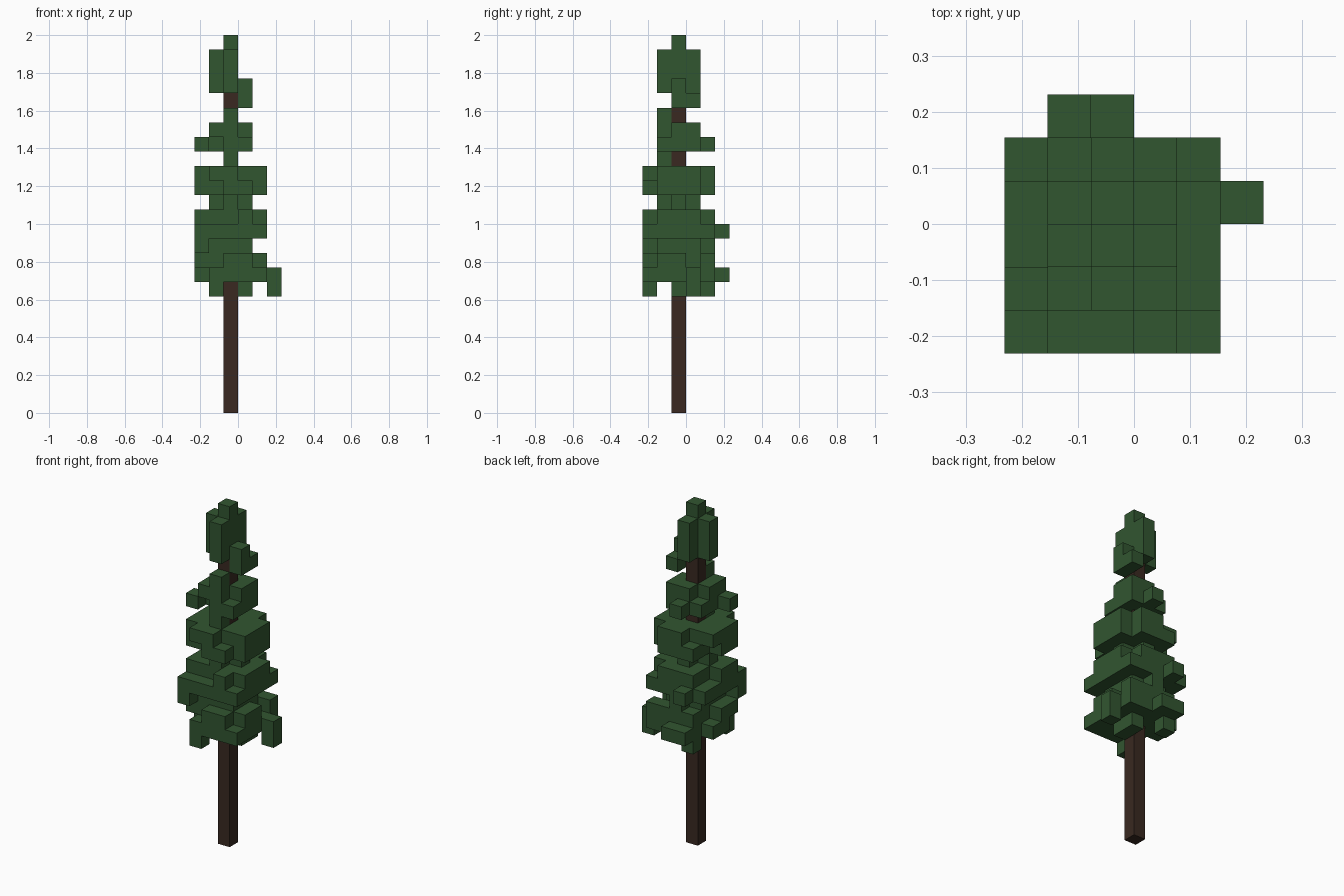
import bpy
import bmesh
from mathutils import Vector

cube = bpy.data.objects.get("Cube")
if cube:
    bpy.data.objects.remove(cube, do_unlink=True)

CELL = 2 / 26


def material(name, color):
    mat = bpy.data.materials.new(name)
    mat.use_nodes = True
    mat.diffuse_color = color
    mat.node_tree.nodes["Principled BSDF"].inputs["Base Color"].default_value = color
    return mat


def block(x, y, z):
    """Cells of a block; each axis is a (first, last) pair or a single cell."""
    spans = [a if isinstance(a, tuple) else (a, a) for a in (x, y, z)]
    rx, ry, rz = [range(a, b + 1) for a, b in spans]
    return {(i, j, k) for i in rx for j in ry for k in rz}


def voxel_object(name, cells, mat):
    """Skin a set of cells with its outer faces only, then merge flat areas."""
    bm = bmesh.new()
    for cell in cells:
        centre = Vector(cell) + Vector((0.5, 0.5, 0.5))
        for axis in range(3):
            for sign in (-1, 1):
                normal = Vector((0, 0, 0))
                normal[axis] = sign
                neighbour = tuple(int(c + n) for c, n in zip(cell, normal))
                if neighbour in cells:
                    continue
                u = Vector((0, 0, 0))
                u[(axis + 1) % 3] = 0.5
                v = normal.cross(u)
                mid = centre + normal * 0.5
                corners = (mid - u - v, mid + u - v, mid + u + v, mid - u + v)
                bm.faces.new([bm.verts.new(p * CELL) for p in corners])
    bmesh.ops.remove_doubles(bm, verts=bm.verts, dist=CELL / 100)
    bmesh.ops.dissolve_limit(bm, angle_limit=0.01, verts=bm.verts, edges=bm.edges)
    mesh = bpy.data.meshes.new(name)
    bm.to_mesh(mesh)
    bm.free()
    mesh.materials.append(mat)
    obj = bpy.data.objects.new(name, mesh)
    bpy.context.collection.objects.link(obj)
    return obj


bark = material("dark bark", (0.041, 0.022, 0.015, 1))
needles = material("pine green", (0.031, 0.092, 0.030, 1))

trunk = block(-1, -1, (0, 22))
voxel_object("trunk", trunk, bark)

# Lowest tier with its hanging tips
lower = [
    block(-2, -3, 8), block(-2, 1, 8), block(0, (-1, 0), 8), block(2, 0, (8, 9)),
    block((-2, 0), (-2, 1), (9, 10)), block((-2, 0), -3, 9), block((-1, 0), -3, 10),
    block(1, (-2, -1), (9, 10)), block(1, 0, 9), block(1, 1, (9, 10)),
    block(1, -3, 9), block((-2, -1), 2, 9),
    block(-3, (-1, 0), 9), block(-3, (-2, -1), 10),
    block((-2, 0), (-2, 0), 11), block(-1, 1, 11), block(-3, -3, 11),
]

# Middle tier
middle = [
    block((-3, 0), -3, 12), block((-2, 0), (-2, 1), (12, 13)),
    block(1, (-2, 0), (12, 13)), block(1, 1, 12), block(1, -3, 12),
    block(0, -3, 13), block(-3, (-2, 1), 12), block(-3, (-2, -1), 13),
    block(-2, 2, 12), block((-2, 0), -1, 14), block(-1, (-2, 0), 14),
]

# Upper tier
upper = [
    block((-2, 0), (-2, 0), (15, 16)), block(1, (-2, 0), (15, 16)),
    block((-2, 0), 1, 15), block((-1, 0), 1, 16), block((-1, 0), -3, 15),
    block((-2, -1), -3, 16), block(-3, (-2, -1), (15, 16)), block(-3, 0, 16),
]

# Small tier below the bare stretch of trunk
collar = [
    block(-1, -2, (17, 20)), block(0, (-1, 0), (18, 19)), block(0, -2, 18),
    block(-2, -1, (18, 19)), block(-2, 0, 18), block(-2, -2, 19),
    block(-3, -2, 18), block(-1, 0, (18, 19)), block(-1, 1, 18),
]

# Pointed crown
crown = [
    block(0, -1, (21, 22)), block(0, 0, 21), block(-1, (-2, 0), (22, 24)),
    block(-2, -1, (22, 24)), block(-1, -1, 25),
]

tiers = {
    "lower_foliage": lower, "middle_foliage": middle, "upper_foliage": upper,
    "collar_foliage": collar, "crown_foliage": crown,
}
for name, blocks in tiers.items():
    voxel_object(name, set().union(*blocks) - trunk, needles)
